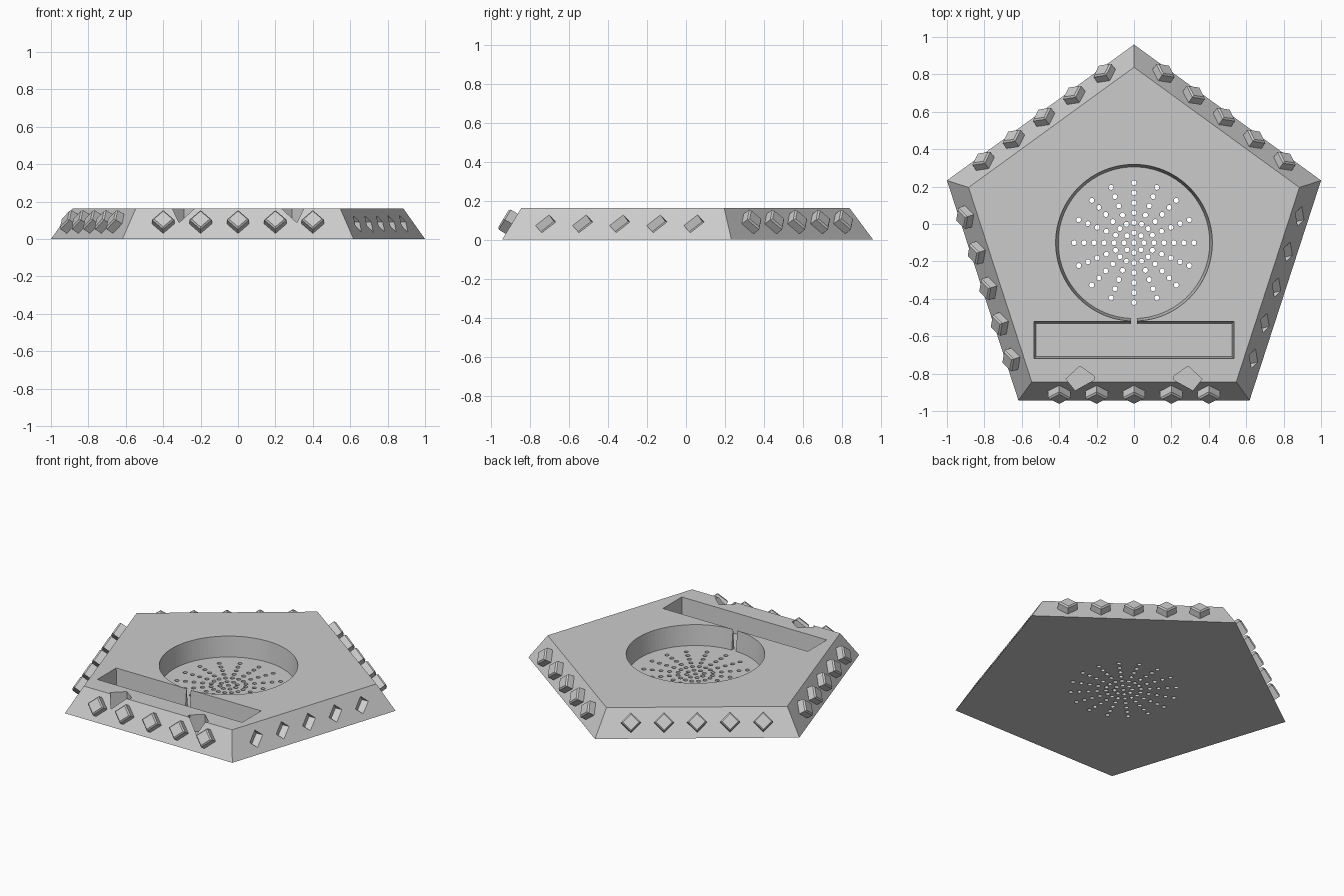
import bpy, bmesh, math
from mathutils import Vector, Matrix

cube = bpy.data.objects.get("Cube")
if cube:
    bpy.data.objects.remove(cube, do_unlink=True)

grey = bpy.data.materials.new("light_grey")
grey.use_nodes = True
grey.diffuse_color = (0.6, 0.6, 0.6, 1)
grey.node_tree.nodes["Principled BSDF"].inputs["Base Color"].default_value = (0.6, 0.6, 0.6, 1)

H, FLOOR, CY = 0.163, 0.03, -0.092
R_LOW, R_TOP = 1.0515, 0.93
HOLE_Y = -0.1


def add_loft(bm, rings):
    """Closed solid through rings of equal point count."""
    loops = [[bm.verts.new(p) for p in ring] for ring in rings]
    n = len(loops[0])
    for a, b in zip(loops, loops[1:]):
        for i in range(n):
            j = (i + 1) % n
            bm.faces.new((a[i], a[j], b[j], b[i]))
    bm.faces.new(loops[0][::-1])
    bm.faces.new(loops[-1])


def make(name, solids, matrix=Matrix()):
    bm = bmesh.new()
    for rings in solids:
        add_loft(bm, rings)
    bmesh.ops.recalc_face_normals(bm, faces=bm.faces)
    mesh = bpy.data.meshes.new(name)
    bm.to_mesh(mesh)
    bm.free()
    mesh.materials.append(grey)
    obj = bpy.data.objects.new(name, mesh)
    bpy.context.collection.objects.link(obj)
    obj.matrix_world = matrix
    return obj


def ring(r, z, n, cx=0, cy=0, start=math.pi / 2):
    return [(cx + r * math.cos(start + i * math.tau / n),
             cy + r * math.sin(start + i * math.tau / n), z) for i in range(n)]


def rect(x, y0, y1, z):
    return [(-x, y0, z), (x, y0, z), (x, y1, z), (-x, y1, z)]


# Pentagonal base with sloping sides
body = make("pentagon_base", [[ring(R_LOW, 0, 5, cy=CY), ring(R_TOP, H, 5, cy=CY)]])
cutters = []

# Round recess, tray recess and the narrow channel joining them
over = 0.2
cutters.append(make("round_cutter", [[ring(0.405, FLOOR, 96, cy=HOLE_Y),
                                      ring(0.419, H, 96, cy=HOLE_Y),
                                      ring(0.419, over, 96, cy=HOLE_Y)]]))
cutters.append(make("tray_cutter", [[rect(0.523, -0.708, -0.532, FLOOR),
                                     rect(0.535, -0.72, -0.52, H),
                                     rect(0.535, -0.72, -0.52, over)]]))
cutters.append(make("channel_cutter", [[rect(0.016, -0.56, -0.48, FLOOR),
                                        rect(0.016, -0.56, -0.48, over)]]))

# Radial pattern of through holes
holes = [(0, HOLE_Y)]
for k in range(1, 7):
    count = 8 if k == 1 else 16
    for i in range(count):
        a = i * math.tau / count
        r = 0.32 * k / 6
        holes.append((r * math.cos(a), HOLE_Y + r * math.sin(a)))
cutters.append(make("hole_cutter", [[ring(0.0135, z, 12, x, y) for z in (-0.05, 0.08)]
                                    for x, y in holes]))

# Two notches on the front upper edge
plan = [(0.289, -0.76), (0.364, -0.829), (0.315, -0.89), (0.214, -0.834), (0.214, -0.813)]
for side in (-1, 1):
    cutters.append(make("notch_cutter", [[[(side * x, y, z) for x, y in plan]
                                          for z in (0.05, over)]]))

# Five studs on each sloping side; the +x side has angled grooves instead
sides = ["front", "left", "back_left", "back_right", "right"]
for s, label in enumerate(sides):
    a = -math.pi / 2 + s * math.tau / 5
    out = Vector((math.cos(a), math.sin(a), 0))
    u = Vector((-out.y, out.x, 0))
    apothem = (R_LOW + R_TOP) / 2 * math.cos(math.pi / 5)
    slope = (R_LOW - R_TOP) * math.cos(math.pi / 5)
    n = (out * H + Vector((0, 0, slope))).normalized()
    v = n.cross(u)
    frame = Matrix((u, v, n)).transposed().to_4x4()
    for k in range(-2, 3):
        pos = out * apothem + u * (0.2 * k) + Vector((0, CY, H / 2))
        place = Matrix.Translation(pos) @ frame
        if label == "left":
            groove = [[(x, y, z + 0.03) for y, z in ((0.06, 0), (0, 0.06), (-0.06, 0), (0, -0.06))]
                      for x in (-0.045, 0.045)]
            cutters.append(make("groove_cutter", [groove],
                                place @ Matrix.Rotation(math.pi / 4, 4, "Z")))
        else:
            make(label + "_stud", [[ring(0.06, -0.01, 4), ring(0.06, 0.041, 4),
                                    ring(0.049, 0.05, 4)]], place)

# Cut the base and remove the cutters
for c in cutters:
    c.hide_render = True
    mod = body.modifiers.new(c.name, "BOOLEAN")
    mod.operation = "DIFFERENCE"
    mod.solver = "EXACT"
    mod.object = c
bpy.context.view_layer.update()
cut = bpy.data.meshes.new_from_object(body.evaluated_get(bpy.context.evaluated_depsgraph_get()))
body.modifiers.clear()
body.data = cut
for c in cutters:
    bpy.data.objects.remove(c, do_unlink=True)
